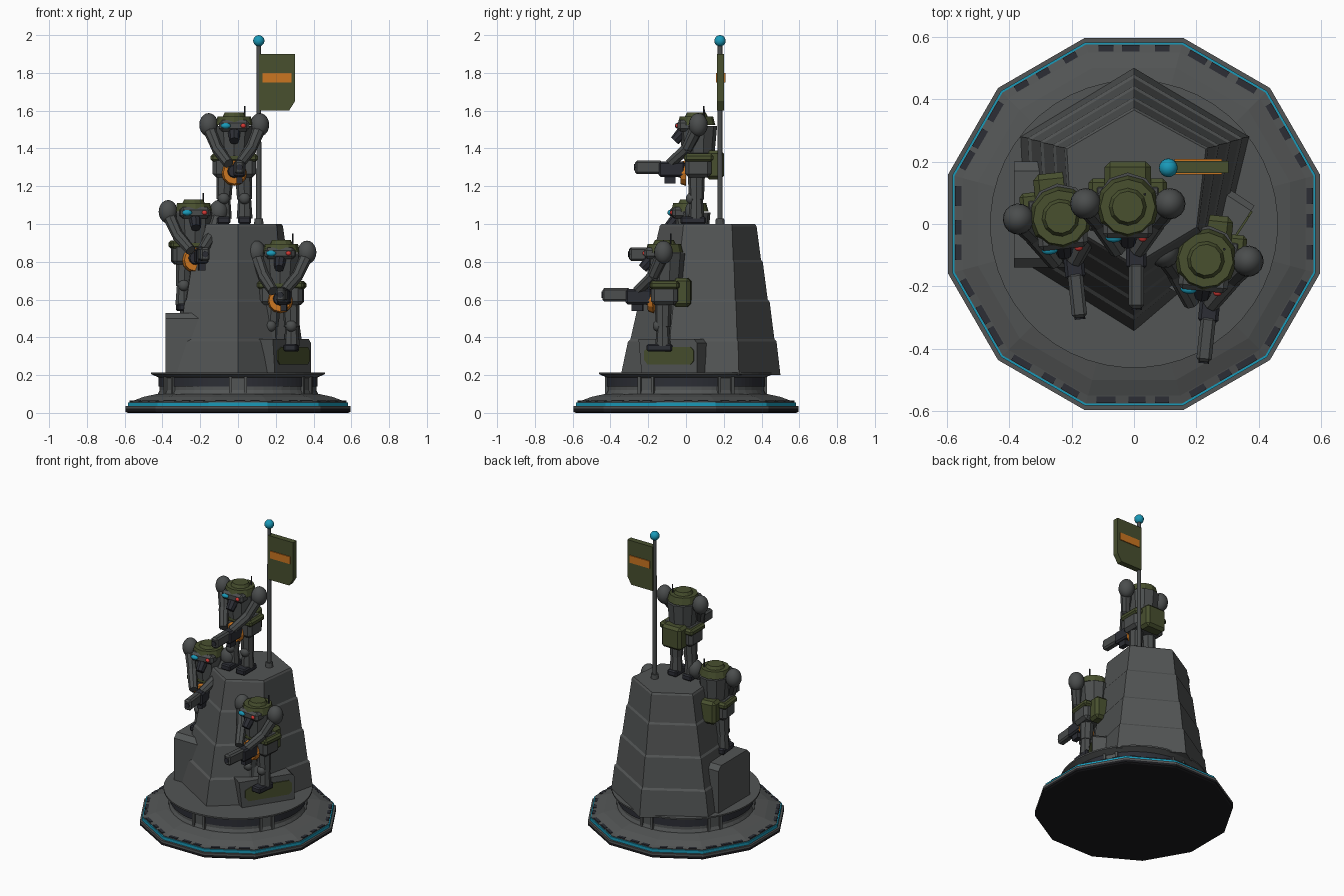
import bpy, bmesh, math, random
from mathutils import Matrix, Vector

cube = bpy.data.objects.get("Cube")
if cube:
    bpy.data.objects.remove(cube, do_unlink=True)
random.seed(4)


def material(name, r, g, b):
    m = bpy.data.materials.new(name)
    m.use_nodes = True
    m.diffuse_color = (r, g, b, 1)
    m.node_tree.nodes["Principled BSDF"].inputs["Base Color"].default_value = (r, g, b, 1)
    return m


STONE = material("stone grey", .085, .09, .09)
STEEL = material("steel grey", .07, .075, .075)
DARK = material("gunmetal", .025, .027, .035)
BLACK = material("black", .01, .01, .012)
GREEN = material("olive green", .065, .08, .028)
CYAN = material("cyan", .01, .32, .48)
ORANGE = material("orange", .6, .18, .015)
RED = material("red", .65, .04, .035)


def finish(name, bm, mat, place=None, smooth=False):
    bmesh.ops.recalc_face_normals(bm, faces=bm.faces)
    mesh = bpy.data.meshes.new(name)
    bm.to_mesh(mesh)
    bm.free()
    ob = bpy.data.objects.new(name, mesh)
    bpy.context.collection.objects.link(ob)
    mesh.materials.append(mat)
    if place:
        ob.matrix_world = place
    if smooth:
        for p in mesh.polygons:
            p.use_smooth = True
    return ob


def loft(name, rings, mat, place=None):
    """Skin stacked rings of points and cap both ends."""
    bm = bmesh.new()
    rows = [[bm.verts.new(p) for p in ring] for ring in rings]
    n = len(rows[0])
    for a, b in zip(rows, rows[1:]):
        for i in range(n):
            j = (i + 1) % n
            bm.faces.new((a[i], a[j], b[j], b[i]))
    bm.faces.new(rows[0])
    bm.faces.new(rows[-1])
    return finish(name, bm, mat, place)


def lathe(name, profile, sides, mat):
    """Turn (apothem, height) pairs into a solid with the given number of sides."""
    k, step = 1 / math.cos(math.pi / sides), math.tau / sides
    return loft(name, [[(r * k * math.cos((i + .5) * step), r * k * math.sin((i + .5) * step), z)
                        for i in range(sides)] for r, z in profile], mat)


def box(name, lo, hi, mat, place=None, bevel=0):
    lo, hi = Vector(lo), Vector(hi)
    bm = bmesh.new()
    bmesh.ops.create_cube(bm, size=1, matrix=Matrix.Translation((lo + hi) / 2) @ Matrix.Diagonal((*(hi - lo), 1)))
    if bevel:
        bmesh.ops.bevel(bm, geom=bm.edges[:], offset=bevel, segments=1, affect='EDGES')
    return finish(name, bm, mat, place)


def rod(name, a, b, r0, r1, mat, place=None, sides=12):
    a, b = Vector(a), Vector(b)
    d = b - a
    m = Matrix.Translation((a + b) / 2) @ d.to_track_quat('Z', 'Y').to_matrix().to_4x4()
    bm = bmesh.new()
    bmesh.ops.create_cone(bm, cap_ends=True, segments=sides, radius1=r0, radius2=r1, depth=d.length, matrix=m)
    return finish(name, bm, mat, place)


def ball(name, c, size, mat, place=None):
    bm = bmesh.new()
    bmesh.ops.create_uvsphere(bm, u_segments=16, v_segments=10, radius=1,
                              matrix=Matrix.Translation(c) @ Matrix.Diagonal((*size, 1)))
    return finish(name, bm, mat, place, True)


def extrude_xz(name, outline, y0, y1, mat, place=None):
    return loft(name, [[(x, y, z) for x, z in outline] for y in (y0, y1)], mat, place)


# Twelve-sided plinth with a glowing groove
lathe("plinth_underside", [(.585, 0), (.595, .006), (.595, .022)], 12, BLACK)
lathe("plinth_lip", [(.595, .022), (.595, .036), (.575, .036)], 12, STONE)
lathe("glow_band", [(.582, .036), (.582, .056)], 12, CYAN)
lathe("plinth_slope", [(.575, .036), (.575, .06), (.55, .066), (.5, .085), (.43, .1), (.4, .1)], 12, STONE)

# Worn dark plates along the plinth edge
for side in range(12):
    turn = Matrix.Rotation(side * math.pi / 6, 4, 'Z')
    for c in (-.09, .01, .09):
        w = random.uniform(.02, .035)
        box("edge_scuff", (.553, c - w, .06), (.574, c + w, .0665), DARK, turn)

# Flared collar with six curved dark panels
lathe("collar", [(.43, .09), (.415, .12), (.415, .185), (.46, .205), (.46, .215), (.38, .215)], 48, STONE)
for k in range(6):
    bm = bmesh.new()
    arc = [math.radians(k * 60 - 24 + s * 4) for s in range(13)]
    rows = [[bm.verts.new((.422 * math.cos(a), .422 * math.sin(a), z)) for a in arc] for z in (.14, .188)]
    for i in range(12):
        bm.faces.new((rows[0][i], rows[0][i + 1], rows[1][i + 1], rows[1][i]))
    finish("collar_panel", bm, DARK)
    turn = Matrix.Rotation(math.radians(k * 60 + 30), 4, 'Z')
    for y in (-.04, .04):
        box("collar_rib", (.40, y - .008, .1), (.428, y + .008, .205), STONE, turn)

# Tapering six-sided rock tower in overlapping courses
LOW = [(0, .5), (-.365, .28), (-.345, -.13), (0, -.345), (.275, -.11), (.37, .28)]
TOP = [(0, .365), (-.215, .24), (-.2, -.01), (0, -.13), (.2, -.01), (.23, .24)]


def course(z, grow):
    t = (z - .2) / .8
    return [((a[0] + (b[0] - a[0]) * t) * grow, .1 + (a[1] + (b[1] - a[1]) * t - .1) * grow, z)
            for a, b in zip(LOW, TOP)]


levels = [.2, .39, .6, .81, 1.0]
for z0, z1 in zip(levels, levels[1:]):
    loft("tower_course", [course(z0, 1.0), course(z1 - .012, 1.025), course(z1, 1.0)], STONE)

# Two pedestals leaning on the tower
turn = Matrix.Translation((-.385, .03, 0)) @ Matrix.Rotation(math.radians(-90), 4, 'Z')
extrude_xz("tall_pedestal", [(-.17, .2), (.17, .2), (.17, .5), (.14, .53), (-.14, .53), (-.17, .5)], 0, .2, STONE, turn)
turn = Matrix.Translation((.288, -.092, 0)) @ Matrix.Rotation(math.radians(57), 4, 'Z')
extrude_xz("short_pedestal", [(-.17, .2), (.18, .2), (.18, .37), (.16, .39), (-.19, .39)], 0, .14, STONE, turn)
patch = [(-.15, .28), (-.13, .255), (.14, .255), (.16, .275), (.16, .33), (.14, .35), (-.11, .35), (-.15, .33)]
extrude_xz("pedestal_patch", patch, -.006, .002, GREEN, turn)


# Armoured guard holding a heavy gun
def guard(tag, x, y, z, yaw):
    P = Matrix.Translation((x, y, z)) @ Matrix.Rotation(math.radians(yaw), 4, 'Z')

    def n(part):
        return tag + "_" + part

    for s, side in ((-1, "right"), (1, "left")):
        box(n(side + "_foot"), (s * .055 - .035, -.085, 0), (s * .055 + .035, .05, .04), DARK, P, .008)
        rod(n(side + "_shin"), (s * .055, 0, .03), (s * .055, 0, .14), .042, .034, STEEL, P, 8)
        rod(n(side + "_thigh"), (s * .055, 0, .13), (s * .05, 0, .26), .04, .045, STEEL, P, 8)
        ball(n(side + "_knee"), (s * .055, -.03, .135), (.03, .025, .03), STEEL, P)
        ball(n(side + "_shoulder"), (s * .135, .01, .525), (.05, .05, .062), STEEL, P)
        rod(n(side + "_upper_arm"), (s * .13, 0, .5), (s * .09, -.05, .4), .035, .03, STEEL, P, 8)
        rod(n(side + "_forearm"), (s * .09, -.05, .4), (s * .03, -.14, .32), .032, .028, STEEL, P, 8)

    # Torso and hip armour
    rod(n("chest"), (0, .01, .36), (0, .01, .52), .085, .1, STEEL, P, 10)
    box(n("hip_armour"), (-.115, -.06, .245), (.115, .08, .375), STEEL, P, .02)
    box(n("hip_band"), (-.125, -.065, .33), (.125, .09, .372), GREEN, P, .012)
    rod(n("belt_disc"), (0, -.055, .27), (0, -.085, .27), .068, .058, ORANGE, P)
    rod(n("belt_hub"), (0, -.08, .28), (0, -.1, .28), .038, .03, DARK, P)
    box(n("backpack"), (-.075, .05, .235), (.075, .145, .39), GREEN, P, .018)

    # Helmet, face and eyes
    rod(n("helmet"), (0, 0, .525), (0, 0, .57), .1, .088, GREEN, P)
    rod(n("helmet_cap"), (0, 0, .57), (0, 0, .59), .06, .05, GREEN, P)
    box(n("brow"), (-.08, -.1, .49), (.08, .02, .55), STEEL, P, .015)
    rod(n("snout"), (0, -.06, .5), (0, -.115, .44), .035, .026, DARK, P, 8)
    ball(n("right_eye"), (-.045, -.1, .52), (.026, .014, .015), CYAN, P)
    ball(n("left_eye"), (.048, -.1, .52), (.014, .012, .012), RED, P)
    rod(n("antenna"), (.055, .04, .55), (.055, .04, .625), .005, .004, DARK, P, 6)

    # Gun
    box(n("gun_body"), (-.005, -.2, .25), (.06, -.06, .33), DARK, P, .01)
    box(n("gun_barrel"), (.003, -.325, .265), (.052, -.18, .335), STEEL, P, .01)
    rod(n("gun_muzzle"), (.028, -.322, .3), (.028, -.33, .3), .017, .017, DARK, P, 8)
    box(n("gun_magazine"), (.012, -.17, .215), (.045, -.11, .26), DARK, P)


guard("top_guard", -.02, .055, 1.0, 0)
guard("middle_guard", -.235, .02, .54, 6)
guard("lower_guard", .23, -.115, .325, -6)

# Banner on a pole
rod("pole_foot", (.11, .18, .99), (.11, .18, 1.03), .026, .022, STEEL)
rod("pole", (.11, .18, 1.0), (.11, .18, 1.95), .014, .012, STEEL)
ball("pole_light", (.11, .18, 1.97), (.03, .03, .03), CYAN)
extrude_xz("banner", [(.11, 1.6), (.27, 1.6), (.302, 1.65), (.302, 1.9), (.11, 1.9)], .164, .202, GREEN)
for y in (.158, .202):
    box("banner_stripe", (.13, y, 1.75), (.282, y + .006, 1.8), ORANGE)
